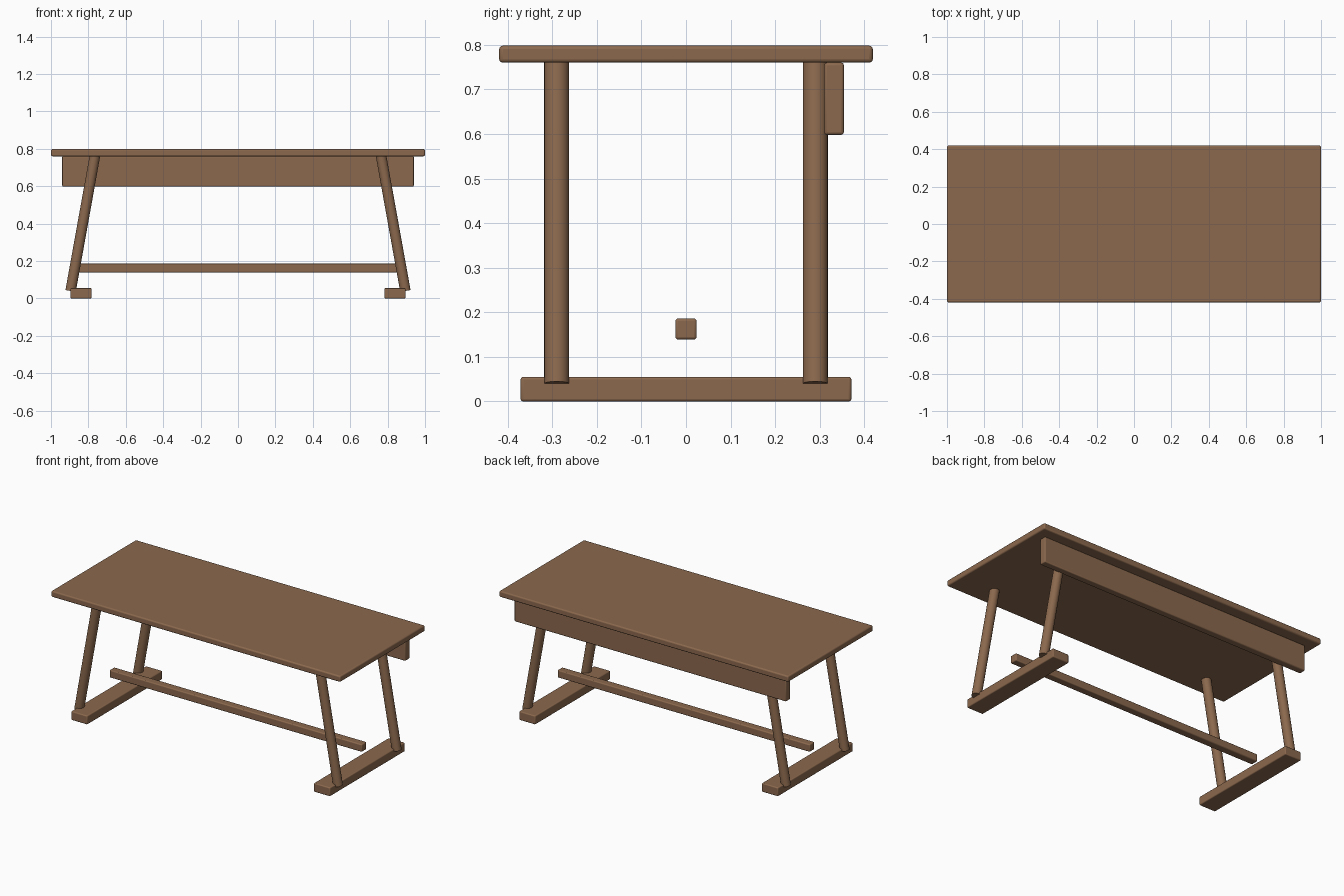
import bpy
from mathutils import Vector

if "Cube" in bpy.data.objects:
    bpy.data.objects.remove(bpy.data.objects["Cube"])

wood = bpy.data.materials.new("warm_brown_wood")
wood.diffuse_color = (0.26, 0.14, 0.075, 1)
wood.use_nodes = True
wood.node_tree.nodes["Principled BSDF"].inputs["Base Color"].default_value = wood.diffuse_color


def finish(name):
    ob = bpy.context.object
    ob.name = name
    ob.data.materials.append(wood)
    return ob


def box(name, lo, hi, bevel):
    """Board with softly rounded edges between two corners."""
    lo, hi = Vector(lo), Vector(hi)
    bpy.ops.mesh.primitive_cube_add(size=1, location=(lo + hi) / 2)
    ob = finish(name)
    ob.scale = hi - lo
    bpy.ops.object.transform_apply(location=False, rotation=False, scale=True)
    mod = ob.modifiers.new("rounded_edges", 'BEVEL')
    mod.width = bevel
    mod.segments = 3
    bpy.ops.object.shade_smooth_by_angle()
    return ob


def rod(name, a, b, radius):
    """Round bar between two points."""
    a, b = Vector(a), Vector(b)
    bpy.ops.mesh.primitive_cylinder_add(vertices=24, radius=radius,
                                        depth=(b - a).length, location=(a + b) / 2)
    ob = finish(name)
    ob.rotation_euler = (b - a).to_track_quat('Z', 'Y').to_euler()
    bpy.ops.object.shade_smooth_by_angle()
    return ob


# Tabletop, back panel and low stretcher
box("tabletop", (-1, -0.419, 0.76), (1, 0.419, 0.798), 0.008)
box("back_panel", (-0.94, 0.31, 0.598), (0.94, 0.354, 0.76), 0.006)
box("stretcher", (-0.873, -0.024, 0.139), (0.873, 0.024, 0.186), 0.006)

# Splayed legs and foot bars on each side
for s, side in ((-1, "left"), (1, "right")):
    x0, x1 = sorted((s * 0.783, s * 0.896))
    box(f"{side}_foot_bar", (x0, -0.371, 0), (x1, 0.371, 0.055), 0.006)
    for t, end in ((-1, "front"), (1, "back")):
        rod(f"{side}_{end}_leg", (s * 0.895, t * 0.29, 0.04),
            (s * 0.765, t * 0.29, 0.762), 0.028)
